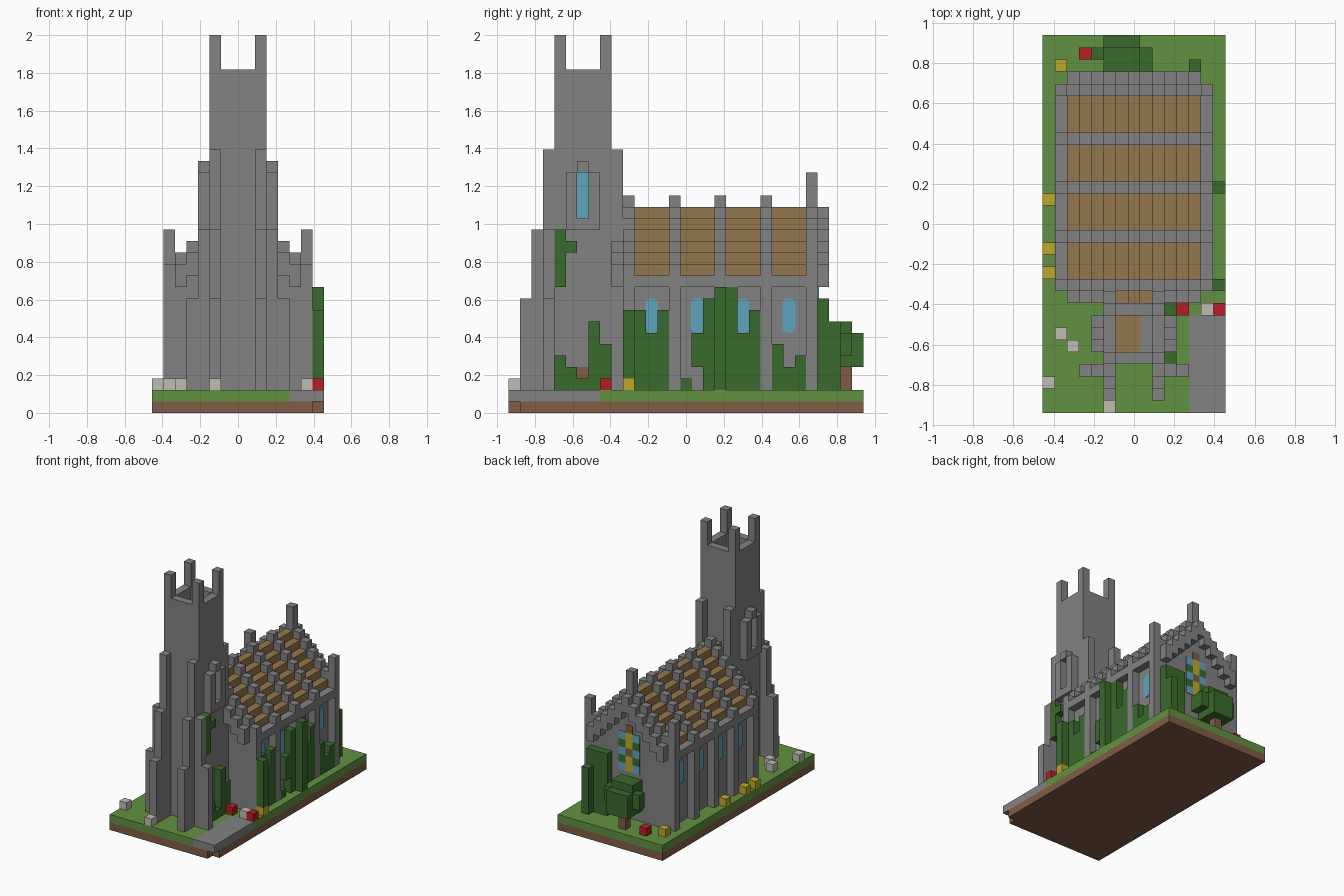
import bpy
import bmesh
from mathutils import Matrix, Vector

cube = bpy.data.objects.get("Cube")
if cube:
    bpy.data.objects.remove(cube, do_unlink=True)

UNIT = 2 / 33                      # edge of one block
WIDTH, DEPTH = 15, 31              # footprint in blocks


def material(name, rgb):
    lin = [(c / 255 / 12.92) if c < 11 else ((c / 255 + 0.055) / 1.055) ** 2.4 for c in rgb]
    m = bpy.data.materials.new(name)
    m.use_nodes = True
    m.diffuse_color = (*lin, 1)
    bsdf = m.node_tree.nodes["Principled BSDF"]
    bsdf.inputs["Base Color"].default_value = (*lin, 1)
    bsdf.inputs["Roughness"].default_value = 0.9
    return m


stone = material("grey stone", (130, 130, 130))
timber = material("tan roof", (148, 119, 78))
grass = material("grass green", (98, 145, 65))
leaf = material("dark leaf green", (58, 106, 45))
earth = material("earth brown", (128, 92, 69))
glass = material("blue glass", (94, 164, 191))
gold = material("yellow", (192, 167, 42))
red = material("red", (182, 31, 35))
white = material("off white", (190, 190, 178))


def finish(name, mat, bm):
    mesh = bpy.data.meshes.new(name)
    bm.transform(Matrix.Scale(UNIT, 4) @ Matrix.Translation((-WIDTH / 2, -DEPTH / 2, 0)))
    bmesh.ops.recalc_face_normals(bm, faces=bm.faces)
    bm.to_mesh(mesh)
    bm.free()
    mesh.materials.append(mat)
    obj = bpy.data.objects.new(name, mesh)
    bpy.context.collection.objects.link(obj)


def part(name, mat, boxes, mirror=False):
    """One object from boxes (x0, x1, y0, y1, z0, z1) in block units."""
    boxes = list(boxes)
    if mirror:
        boxes += [(WIDTH - b[1], WIDTH - b[0], *b[2:]) for b in boxes]
    bm = bmesh.new()
    for x0, x1, y0, y1, z0, z1 in boxes:
        lo, hi = Vector((x0, y0, z0)), Vector((x1, y1, z1))
        mat4 = Matrix.Translation((lo + hi) / 2) @ Matrix.Diagonal((*(hi - lo), 1))
        bmesh.ops.create_cube(bm, size=1, matrix=mat4)
    finish(name, mat, bm)


def column(x, y, top, base=2):
    return (x, x + 1, y, y + 1, base, top)


# Ground slab and path
part("earth_base", earth, [(0, 15, 1, 31, 0, 1), (0, 14, 0, 1, 0, 1)])
part("lawn", grass, [(0, 12, 0, 31, 1, 2), (12, 15, 8, 31, 1, 2)])
part("path", stone, [(12, 15, 0, 8, 1, 2)])

# Tower shaft with a sunken roof and corner pinnacles
part("tower_shaft", stone, [(5, 10, 4, 9, 2, 28)])
part("tower_parapet", stone, [(5, 10, 4, 5, 28, 30), (5, 10, 8, 9, 28, 30),
                              (5, 6, 5, 8, 28, 30), (9, 10, 5, 8, 28, 30)])
part("tower_roof", timber, [(6, 8, 5, 8, 28, 28.1)])
part("tower_pinnacles", stone, [column(5, y, 33, 30) for y in (4, 8)], mirror=True)

# Stepped tower buttresses
part("tower_front_buttresses", stone,
     [column(5, 3, 23), column(5, 2, 16), column(5, 1, 10)], mirror=True)
part("tower_side_buttresses", stone, [column(4, 3, 16), column(3, 3, 10)], mirror=True)
part("tower_back_buttresses", stone, [column(5, 9, 23)], mirror=True)

# Belfry windows in projecting frames
part("belfry_frames", stone,
     [(4, 5, 5, 6, 16, 21), (4, 5, 7, 8, 16, 21), (4, 5, 6, 7, 16, 17), (4, 5, 6, 7, 21, 22)],
     mirror=True)
part("belfry_glass", glass, [(4.9, 5, 6, 7, 17, 21)], mirror=True)
part("side_door", earth, [(10, 10.1, 5, 8, 2, 4)])

# Nave walls, eaves and side buttresses
RIBS = range(10, 27, 4)
part("nave_walls", stone, [(2, 13, 10, 27, 2, 12)])
part("nave_eaves", stone, [(1, 2, 10, 27, 11, 12)], mirror=True)
part("nave_buttresses", stone, [column(1, y, 11) for y in RIBS], mirror=True)

# Stepped roof with raised ribs
part("nave_roof", timber,
     [(2 + s, 13 - s, 10.5, 26.5, 12 + s, 13 + s) for s in range(6)])
part("roof_ribs", stone,
     [(1 + s, 14 - s, y, y + 1, 12 + s, 13 + s) for y in RIBS for s in range(7)])

# Overhanging gable trims: grey steps, with a tan piece behind the tower
back_trim = [column(2 + s, 27, 13 + s, 11 + s) for s in range(5)]
front_trim = [column(2 + s, 9, 13 + s, 11 + s) for s in range(4)]
part("back_gable_trim", stone, back_trim, mirror=True)
part("back_gable_peak", stone, [column(7, 27, 18, 16)])
part("front_gable_trim", stone, front_trim, mirror=True)
part("front_roof_link", timber, [(6, 9, 9, 10, 12, 17), column(7, 9, 18, 17)])
part("back_corner_pinnacles", stone, [column(1, 26, 16, 13)], mirror=True)
part("back_apex_pinnacle", stone, [column(7, 26, 21, 18)])

# Nave side windows: panes with clipped corners
bm = bmesh.new()
for x in (1.9, 13):
    for y in range(12, 27, 4):
        part_geo = bmesh.ops.create_cube(
            bm, size=1,
            matrix=Matrix.Translation((x + 0.05, y + 0.5, 8.5)) @ Matrix.Diagonal((0.1, 1.1, 3, 1)))
        edges = {e for v in part_geo["verts"] for e in v.link_edges
                 if abs(e.verts[0].co.x - e.verts[1].co.x) > 0.05}
        bmesh.ops.bevel(bm, geom=list(edges), offset=0.3, segments=1, affect="EDGES")
finish("nave_windows", glass, bm)

# Stained glass window in the back gable
def pane(x, z, height=1):
    return (x, x + 1, 27, 27.1, z, z + height)

part("back_window_blue", glass, [pane(6, z) for z in (8, 10, 12)], mirror=True)
part("back_window_green", leaf, [pane(6, z) for z in (9, 11)], mirror=True)
part("back_window_yellow", gold, [pane(7, z, 2) for z in (8, 11)])
part("back_window_brown", earth, [pane(7, z) for z in (10, 13)])

# Ivy on the right flank; heights run along the wall
flank = {11: 9, 13: 9, 12: 7, 15: 3, 17: 10, 19: 11, 20: 7, 21: 9, 23: 6, 24: 4, 25: 5}
part("nave_ivy", leaf, [column(13, y, top) for y, top in flank.items()]
     + [column(13, 16, 7, 4), column(14, 18, 11), column(14, 10, 9, 3)])
part("tower_ivy", leaf,
     [column(10, y, top) for y, top in zip(range(4, 9), (5, 4, 3, 8, 6))]
     + [column(10, 4, 16, 11), column(10, 5, 15, 14)])
part("back_ivy", leaf, [(10, 13, 27, 28, 2, 10), column(12, 28, 8)])

# Small tree behind the nave
part("tree_trunk", earth, [column(6, 29, 5)])
part("tree_leaves", leaf, [(5, 8, 28, 31, 4, 6), (5, 8, 30, 31, 6, 7), (4, 9, 29, 30, 5, 7),
                           (5, 9, 28, 29, 5, 7), (5, 8, 28, 30, 6, 8)])

# Flowers
for name, mat, spots in (
        ("yellow_flowers", gold, ((0, 11), (0, 13), (0, 17), (1, 28), (14, 10))),
        ("red_flowers", red, ((3, 29), (11, 8), (14, 8))),
        ("white_flowers", white, ((1, 6), (2, 5), (0, 2), (5, 0), (13, 8)))):
    part(name, mat, [column(x, y, 3) for x, y in spots])
